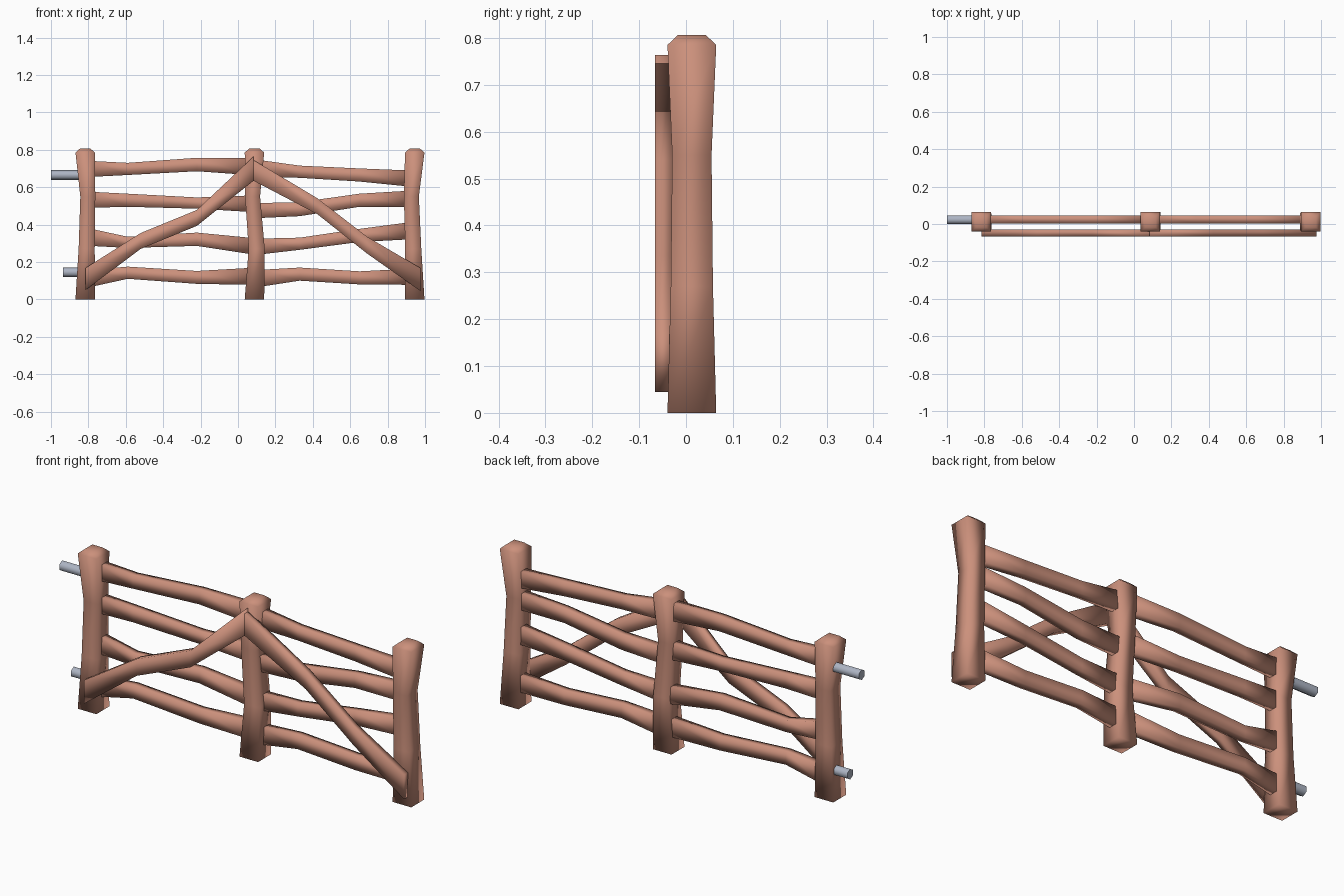
import bpy
import bmesh
import math
from mathutils import Matrix

if "Cube" in bpy.data.objects:
    bpy.data.objects.remove(bpy.data.objects["Cube"], do_unlink=True)


def material(name, rgb):
    m = bpy.data.materials.new(name)
    m.use_nodes = True
    color = (*rgb, 1)
    m.diffuse_color = color
    bsdf = m.node_tree.nodes["Principled BSDF"]
    bsdf.inputs["Base Color"].default_value = color
    bsdf.inputs["Roughness"].default_value = 0.8
    return m


WOOD = material("warm wood", (0.60, 0.28, 0.20))
STEEL = material("grey steel", (0.42, 0.46, 0.55))


def finish(name, bm, mat, smooth=True):
    bmesh.ops.recalc_face_normals(bm, faces=bm.faces[:])
    mesh = bpy.data.meshes.new(name)
    for f in bm.faces:
        f.smooth = smooth
    bm.to_mesh(mesh)
    bm.free()
    mesh.materials.append(mat)
    obj = bpy.data.objects.new(name, mesh)
    bpy.context.collection.objects.link(obj)
    return obj


def loft(name, sections):
    """Skin a row of four-cornered sections and close both ends."""
    bm = bmesh.new()
    rings = [[bm.verts.new(p) for p in s] for s in sections]
    for a, b in zip(rings, rings[1:]):
        for i in range(4):
            j = (i + 1) % 4
            bm.faces.new((a[i], a[j], b[j], b[i]))
    bm.faces.new(rings[0])
    bm.faces.new(rings[-1])
    return finish(name, bm, WOOD)


def beam(name, points, y0, y1):
    """Crooked timber along x; points are (x, top, bottom)."""
    loft(name, [[(x, y0, lo), (x, y1, lo), (x, y1, hi), (x, y0, hi)]
                for x, hi, lo in points])


def post(name, x, lower, middle):
    """Upright with a narrow, bent waist and a chamfered top."""
    rows = [(0, 0, 0.052), (0.27, lower, 0.043), (0.55, middle, 0.040),
            (0.785, 0, 0.052), (0.806, 0, 0.028)]
    sections = []
    for z, shift, w in rows:
        d = min(w + 0.002, 0.052)
        sections.append([(x + shift + sx * w, 0.0125 + sy * d, z)
                         for sx, sy in ((-1, -1), (1, -1), (1, 1), (-1, 1))])
    loft(name, sections)


# Posts
post("left_side_post", 0.945, -0.008, -0.018)
post("middle_post", 0.088, 0.012, -0.010)
post("right_side_post", -0.817, 0.008, 0.014)

# Rails: top and bottom heights at each station, one list per bay
WEST_X = (-0.785, -0.59, -0.22, 0.06)
EAST_X = (0.115, 0.33, 0.65, 0.90)
WEST = [
    [(.74, .655), (.73, .665), (.757, .685), (.757, .665)],
    [(.575, .49), (.565, .495), (.545, .485), (.555, .468)],
    [(.377, .286), (.335, .275), (.357, .286), (.33, .243)],
    [(.158, .067), (.175, .11), (.152, .083), (.168, .078)],
]
EAST = [
    [(.745, .655), (.715, .65), (.70, .63), (.69, .605)],
    [(.515, .435), (.52, .445), (.565, .495), (.58, .495)],
    [(.325, .24), (.33, .265), (.377, .307), (.41, .32)],
    [(.158, .067), (.17, .10), (.15, .08), (.163, .078)],
]
for bay, xs, rails in (("right", WEST_X, WEST), ("left", EAST_X, EAST)):
    for n, rail in enumerate(rails, 1):
        beam(f"{bay}_rail_{n}", [(x, *h) for x, h in zip(xs, rail)],
             0.004, 0.046)

# Diagonal braces on the front
beam("right_brace", [(-.815, .168, .05), (-.52, .355, .27),
                     (-.22, .478, .393), (.083, .764, .634)], -.066, -.03)
beam("left_brace", [(.083, .745, .634), (.425, .54, .455),
                    (.69, .335, .245), (.975, .168, .045)], -.066, -.03)

# Hinge pins
for name, x, z in (("upper_hinge_pin", -1.0, 0.665),
                   ("lower_hinge_pin", -0.935, 0.145)):
    end = -0.80
    bm = bmesh.new()
    turn = (Matrix.Translation(((x + end) / 2, 0.023, z))
            @ Matrix.Rotation(math.pi / 2, 4, "Y"))
    bmesh.ops.create_cone(bm, cap_ends=True, segments=6, radius1=0.0265,
                          radius2=0.0265, depth=end - x, matrix=turn)
    # Turn a corner of the hexagon to the top
    top = max(v.co.z for v in bm.verts)
    if top < z + 0.026:
        bmesh.ops.rotate(bm, verts=bm.verts[:], cent=(0, 0.023, z),
                         matrix=Matrix.Rotation(math.pi / 6, 3, "X"))
    pin = finish(name, bm, STEEL)
    bpy.ops.object.select_all(action="DESELECT")
    pin.select_set(True)
    bpy.context.view_layer.objects.active = pin
    bpy.ops.object.shade_smooth_by_angle(angle=math.radians(65))
